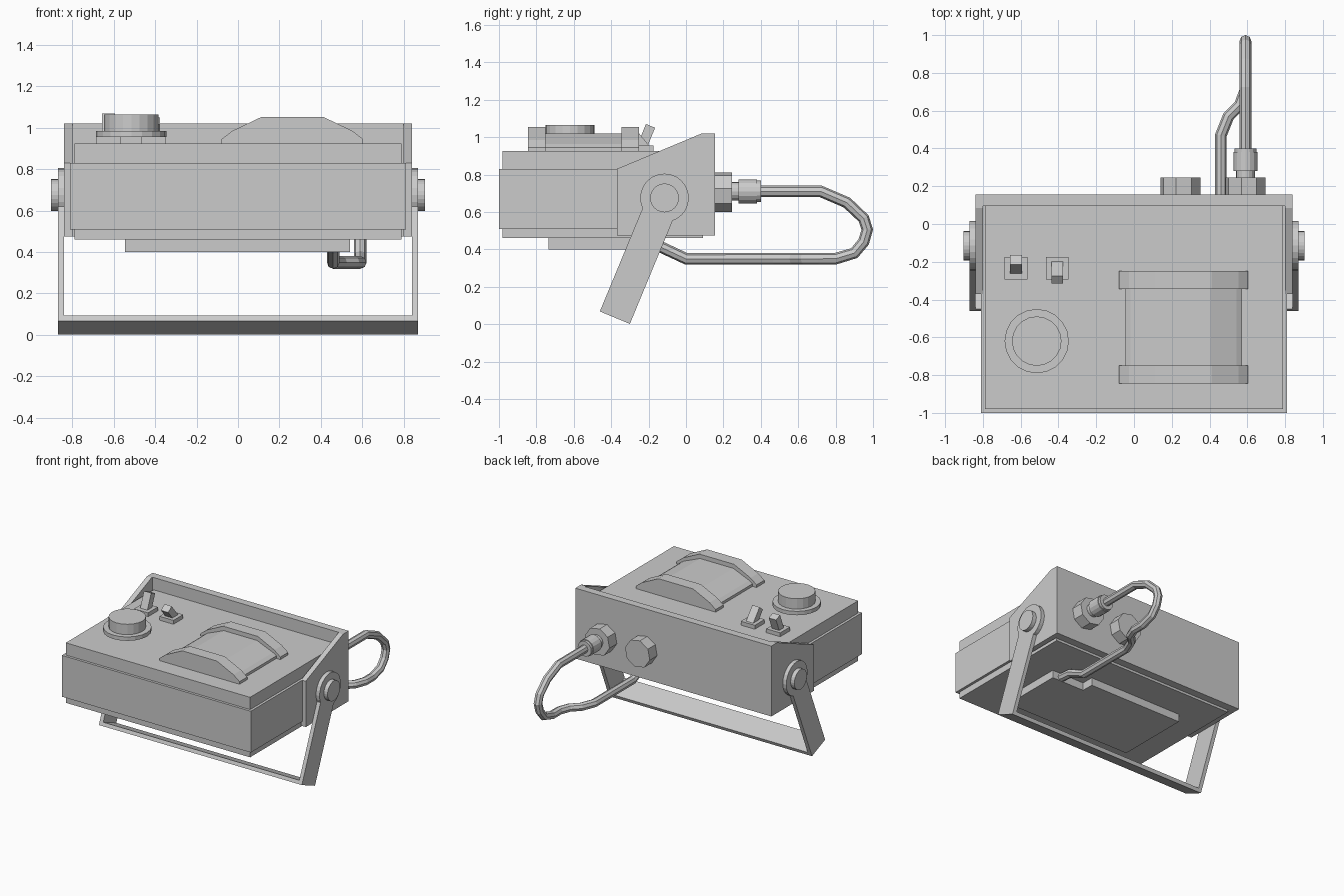
import bpy
import bmesh
from math import sin, cos, pi, radians
from mathutils import Vector

cube = bpy.data.objects.get("Cube")
if cube:
    bpy.data.objects.remove(cube)

grey = bpy.data.materials.new("plain_grey")
grey.use_nodes = True
grey.diffuse_color = (0.6, 0.6, 0.6, 1)
grey.node_tree.nodes["Principled BSDF"].inputs["Base Color"].default_value = (0.6, 0.6, 0.6, 1)


def prism(name, profile, axis, lo, hi):
    """Extrude a 2D profile along an axis: x takes (y, z), y takes (x, z), z takes (x, y)."""
    def place(p, d):
        c = list(p)
        c.insert("xyz".index(axis), d)
        return Vector(c)
    bm = bmesh.new()
    face = bm.faces.new([bm.verts.new(place(p, lo)) for p in profile])
    geo = bmesh.ops.extrude_face_region(bm, geom=[face])["geom"]
    shift = place((0, 0), hi - lo)
    bmesh.ops.translate(bm, vec=shift, verts=[g for g in geo if isinstance(g, bmesh.types.BMVert)])
    bmesh.ops.recalc_face_normals(bm, faces=bm.faces)
    mesh = bpy.data.meshes.new(name)
    bm.to_mesh(mesh)
    bm.free()
    mesh.materials.append(grey)
    obj = bpy.data.objects.new(name, mesh)
    bpy.context.collection.objects.link(obj)
    return obj


def box(name, x, y, z):
    return prism(name, [(x[0], y[0]), (x[1], y[0]), (x[1], y[1]), (x[0], y[1])], "z", *z)


def disc(name, centre, radius, axis, lo, hi, sides=20, turn=0.0):
    ring = [(centre[0] + radius * cos(turn + 2 * pi * i / sides),
             centre[1] + radius * sin(turn + 2 * pi * i / sides)) for i in range(sides)]
    return prism(name, ring, axis, lo, hi)


# Main case with stepped lid and base
box("case_body", (-0.81, 0.81), (-1, 0.1), (0.51, 0.83))
box("case_lid", (-0.79, 0.79), (-0.98, 0.1), (0.83, 0.925))
box("case_base", (-0.79, 0.79), (-0.98, 0.09), (0.46, 0.51))

# Bottom plate with a notched rear corner
plate = [(-0.545, -0.735), (0.54, -0.735), (0.54, -0.25), (0.26, -0.25), (0.26, -0.155), (-0.545, -0.155)]
prism("bottom_plate", plate, "z", 0.4, 0.46)

# Rear guard: back wall and sloped cheeks
box("back_wall", (-0.84, 0.84), (0.095, 0.155), (0.475, 1.02))
cheek = [(-0.37, 0.475), (0.155, 0.475), (0.155, 1.02), (0.085, 1.02), (-0.37, 0.83)]

# Swinging stand: arms, pivot discs and crossbar
pivot = Vector((-0.115, 0.675))
down = Vector((-0.383, -0.924))
across = Vector((0.924, -0.383))


def stand_strip(start, end, half=0.087):
    return [pivot + down * d + across * w
            for d, w in ((start, -half), (start, half), (end, half), (end, -half))]


for side, s in (("left", 1), ("right", -1)):
    prism(side + "_cheek", cheek, "x", s * 0.8, s * 0.84)
    prism(side + "_stand_arm", stand_strip(0, 0.693), "x", s * 0.84, s * 0.87)
    disc(side + "_pivot_disc", pivot, 0.13, "x", s * 0.84, s * 0.87, 24)
    disc(side + "_pivot_bolt", pivot, 0.077, "x", s * 0.87, s * 0.902, 24)
prism("stand_crossbar", stand_strip(0.665, 0.693), "x", -0.86, 0.86)

# Round knob
knob = (-0.515, -0.62)
disc("knob_flange", knob, 0.17, "z", 0.955, 0.985)
disc("knob", knob, 0.131, "z", 0.985, 1.065)

# Toggle switches leaning opposite ways
for name, x, corner, lean, way in (("outer", -0.625, -0.265, 22, 1),
                                   ("inner", -0.407, -0.19, 39, -1)):
    box(name + "_switch_base", (x - 0.06, x + 0.06), (-0.295, -0.175), (0.925, 0.955))
    a = radians(lean)
    up = Vector((way * sin(a), cos(a))) * 0.135
    thick = Vector((way * cos(a), -sin(a))) * 0.053
    p = Vector((corner, 0.945))
    prism(name + "_switch_lever", [p, p + thick, p + thick + up, p + up], "x", x - 0.031, x + 0.031)

# Arched meter cover with a raised band at each end


def arch(half_points):
    return ([(0.2625 + x, z) for x, z in half_points]
            + [(0.2625 - x, z) for x, z in reversed(half_points)])


band = arch([(0.342, 0.925), (0.342, 0.945), (0.29, 0.985), (0.148, 1.053)])
window = arch([(0.308, 0.925), (0.308, 0.945), (0.28, 0.963), (0.142, 1.02)])
prism("front_cover_band", band, "y", -0.845, -0.75)
prism("rear_cover_band", band, "y", -0.345, -0.25)
prism("cover_window", window, "y", -0.75, -0.345)

# Rear sockets and cable gland
disc("spare_socket", (0.245, 0.705), 0.108, "y", 0.155, 0.245, 8, 0.2)
gland = (0.59, 0.71)
disc("gland_nut", (0.59, 0.705), 0.108, "y", 0.155, 0.245, 8, 0.2)
disc("gland_neck", gland, 0.05, "y", 0.245, 0.28, 16)
disc("gland_collar", gland, 0.064, "y", 0.28, 0.38, 16)
disc("gland_tip", gland, 0.058, "y", 0.38, 0.4, 16)

# Looping cable
path = [(0.59, 0.36, 0.71), (0.59, 0.72, 0.71), (0.59, 0.86, 0.65), (0.59, 0.95, 0.565),
        (0.59, 0.969, 0.505), (0.59, 0.95, 0.44), (0.59, 0.9, 0.38), (0.59, 0.8, 0.35),
        (0.59, 0.71, 0.35), (0.56, 0.63, 0.35), (0.5, 0.57, 0.35), (0.46, 0.47, 0.35),
        (0.46, 0, 0.35), (0.46, -0.15, 0.42), (0.46, -0.26, 0.43)]
curve = bpy.data.curves.new("cable", "CURVE")
curve.dimensions = "3D"
curve.bevel_depth = 0.031
curve.bevel_resolution = 2
curve.use_fill_caps = True
spline = curve.splines.new("POLY")
spline.use_smooth = False
spline.points.add(len(path) - 1)
for point, co in zip(spline.points, path):
    point.co = (*co, 1)
curve.materials.append(grey)
bpy.context.collection.objects.link(bpy.data.objects.new("cable", curve))
